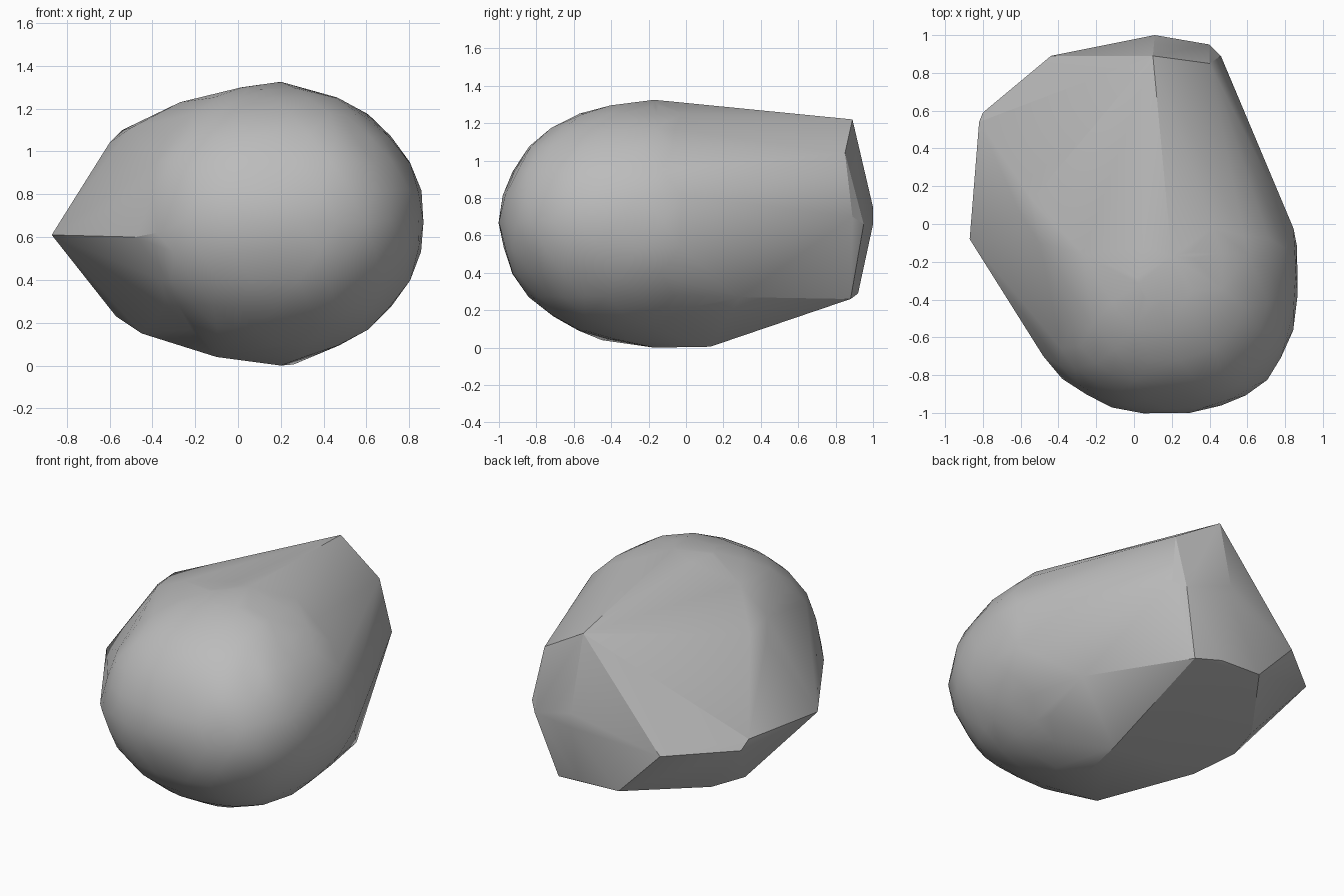
import bpy, bmesh, math, random
from mathutils import Vector

if "Cube" in bpy.data.objects:
    bpy.data.objects.remove(bpy.data.objects["Cube"])

random.seed(4)

# Single stone colour
stone = bpy.data.materials.new("stone_grey")
stone.diffuse_color = (0.5, 0.5, 0.5, 1)
stone.use_nodes = True
stone.node_tree.nodes["Principled BSDF"].inputs["Base Color"].default_value = stone.diffuse_color


def spow(v, p):
    return math.copysign(abs(v) ** p, v)


def convex_skin(pts):
    """Incremental convex hull: returns triangles as index triples, facing outward."""
    faces = {}

    def add(a, b, c):
        n = (pts[b] - pts[a]).cross(pts[c] - pts[a])
        faces[(a, b, c)] = (n, n.dot(pts[a]))

    # starting tetrahedron from four far-apart points
    a = min(range(len(pts)), key=lambda i: pts[i].x)
    b = max(range(len(pts)), key=lambda i: pts[i].x)
    c = max(range(len(pts)), key=lambda i: (pts[b] - pts[a]).cross(pts[i] - pts[a]).length)
    n = (pts[b] - pts[a]).cross(pts[c] - pts[a])
    d = max(range(len(pts)), key=lambda i: abs(n.dot(pts[i] - pts[a])))
    if n.dot(pts[d] - pts[a]) > 0:
        b, c = c, b
    for tri in ((a, b, c), (a, d, b), (b, d, c), (c, d, a)):
        add(*tri)

    # add the others, replacing the faces each one can see
    for i, p in enumerate(pts):
        if i in (a, b, c, d):
            continue
        seen = [f for f, (n, k) in faces.items() if n.dot(p) > k + 1e-9]
        edges = {(f[j], f[(j + 1) % 3]) for f in seen for j in range(3)}
        for f in seen:
            del faces[f]
        for u, v in edges:
            if (v, u) not in edges:
                add(u, v, i)
    return list(faces)


# Rounded nose: the front part of a slightly boxy ellipsoid
CENTRE, RADII = (0.17, -0.25, 0.672), (0.70, 0.75, 0.637)
points = []
RINGS, SEGS = 14, 28
for i in range(1, RINGS):
    lat = -math.pi / 2 + math.pi * i / RINGS
    for j in range(SEGS):
        lon = 2 * math.pi * (j + 0.5 * (i % 2)) / SEGS
        x = CENTRE[0] + RADII[0] * math.cos(lat) * spow(math.cos(lon), 0.8)
        y = CENTRE[1] + RADII[1] * math.cos(lat) * spow(math.sin(lon), 0.8)
        z = CENTRE[2] + RADII[2] * math.sin(lat)
        if y < 0.0:
            points.append([v + random.uniform(-0.007, 0.007) for v in (x, y, z)])

# Chipped corners of the rock
points += [
    (0.20, -0.17, 1.325), (-0.27, -0.16, 1.23),                        # crown
    (-0.54, 0.13, 1.10), (-0.60, 0.05, 1.04), (-0.50, -0.1, 1.11),     # left shoulder
    (-0.87, -0.08, 0.61), (-0.82, 0.54, 0.66), (-0.80, 0.59, 0.60),    # left edge
    (-0.48, -0.70, 0.60), (-0.38, -0.82, 0.62), (-0.36, -0.72, 0.40),  # left cheek
    (0.63, 0.29, 0.27), (0.80, 0.06, 0.60),                            # right flank
    (-0.44, 0.89, 0.58), (-0.13, 0.92, 0.40),                          # back left
    (0.10, 0.89, 1.22), (0.11, 1.0, 0.75), (0.11, 1.0, 0.66),          # back ridge
    (0.40, 0.95, 0.66), (0.46, 0.89, 0.70), (0.40, 0.85, 1.04),        # back right
    (0.28, 0.88, 0.26), (0.11, 0.92, 0.29), (-0.17, 0.92, 0.30),       # back foot
    (-0.50, 0.46, 0.24), (-0.57, 0.22, 0.23), (-0.45, 0.0, 0.15),      # lower left
    (-0.10, -0.45, 0.04), (0.20, -0.17, 0.0), (0.26, 0.13, 0.005),     # underside
]
points = [Vector(p) for p in points]

# Wrap everything in one tight skin
bm = bmesh.new()
verts = [bm.verts.new(p) for p in points]
for tri in convex_skin(points):
    bm.faces.new([verts[k] for k in tri])
bmesh.ops.delete(bm, geom=[v for v in bm.verts if not v.link_faces], context='VERTS')
bmesh.ops.recalc_face_normals(bm, faces=bm.faces[:])
mesh = bpy.data.meshes.new("rock")
bm.to_mesh(mesh)
bm.free()
mesh.materials.append(stone)
rock = bpy.data.objects.new("rock", mesh)
bpy.context.collection.objects.link(rock)

# Soft shading, only the hard chips stay crisp
bpy.context.view_layer.objects.active = rock
rock.select_set(True)
bpy.ops.object.shade_smooth_by_angle(angle=math.radians(22))
